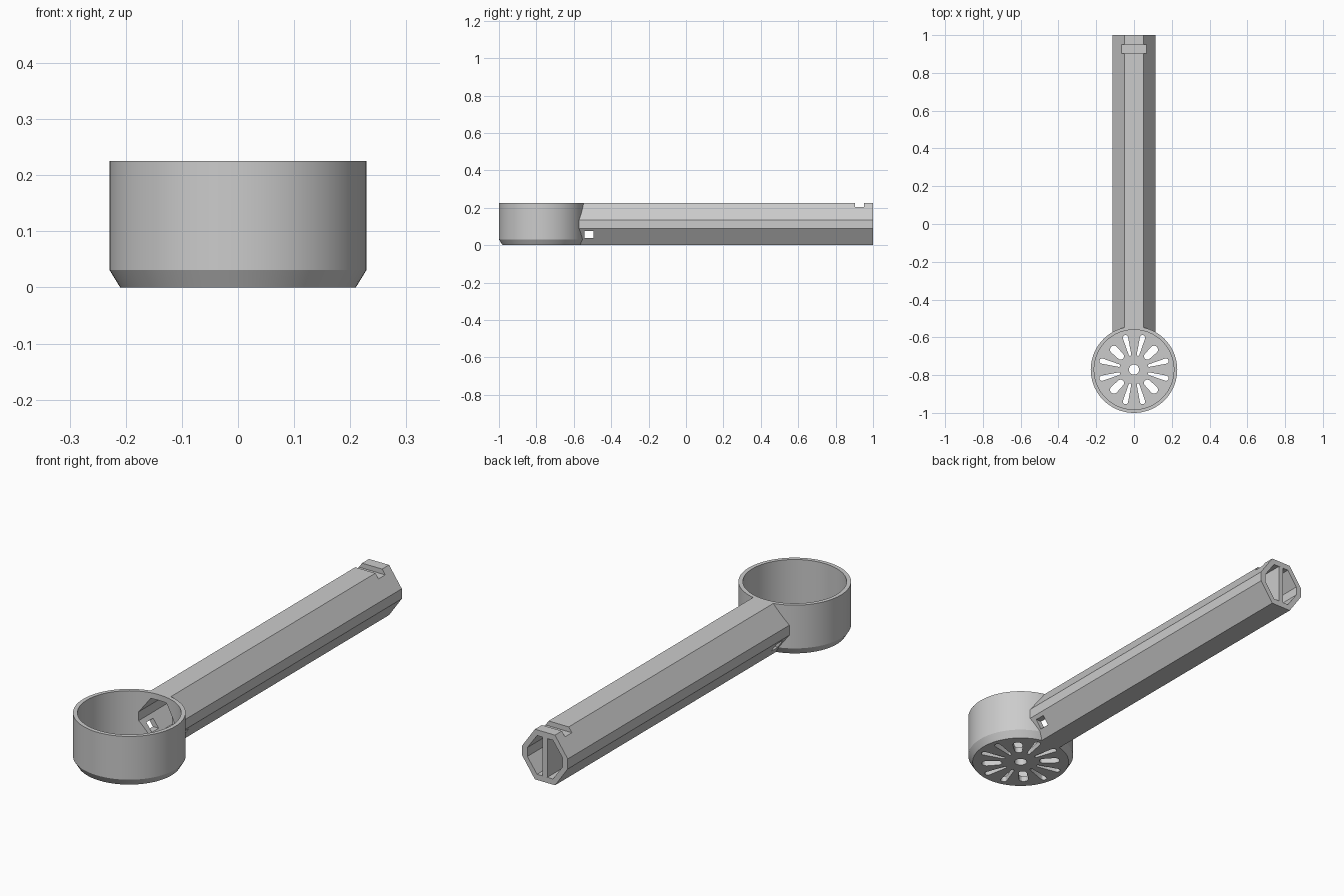
import bpy, bmesh, math
from mathutils import Matrix, Vector

cube = bpy.data.objects.get("Cube")
if cube:
    bpy.data.objects.remove(cube, do_unlink=True)

grey = bpy.data.materials.new("plain grey")
grey.use_nodes = True
COLOUR = (0.6, 0.6, 0.6, 1)
grey.diffuse_color = COLOUR
grey.node_tree.nodes["Principled BSDF"].inputs["Base Color"].default_value = COLOUR

CUP_Y, CUP_R, INNER_R = -0.771, 0.229, 0.211
HEIGHT, FLOOR = 0.225, 0.025


def make(name, bm):
    bmesh.ops.recalc_face_normals(bm, faces=bm.faces)
    mesh = bpy.data.meshes.new(name)
    bm.to_mesh(mesh)
    bm.free()
    mesh.materials.append(grey)
    ob = bpy.data.objects.new(name, mesh)
    bpy.context.collection.objects.link(ob)
    return ob


def prism(bm, outline, offset):
    """Extrude a closed outline of points along an offset."""
    face = bm.faces.new([bm.verts.new(p) for p in outline])
    new = bmesh.ops.extrude_face_region(bm, geom=[face])["geom"]
    bmesh.ops.translate(bm, vec=offset, verts=[v for v in new if isinstance(v, bmesh.types.BMVert)])


def lathe(name, profile, steps=72):
    """Stack rings of (radius, height) around the cup axis and cap both ends."""
    bm = bmesh.new()
    rings = []
    for r, z in profile:
        rings.append([bm.verts.new((r * math.cos(a), CUP_Y + r * math.sin(a), z))
                      for a in (math.tau * i / steps for i in range(steps))])
    for low, high in zip(rings, rings[1:]):
        for i in range(steps):
            j = (i + 1) % steps
            bm.faces.new((low[i], low[j], high[j], high[i]))
    bm.faces.new(rings[0])
    bm.faces.new(rings[-1])
    return make(name, bm)


def box(name, low, high):
    bm = bmesh.new()
    low, high = Vector(low), Vector(high)
    bmesh.ops.create_cube(bm, size=1)
    for v in bm.verts:
        v.co = (low + high) / 2 + v.co * (high - low)
    return make(name, bm)


def octagon_bar(name, wall, y0, y1):
    """Eight-sided bar along y, its outline drawn in by the wall thickness."""
    top, side, step = 0.05 - wall * 0.42, 0.113 - wall, 0.0225 - wall * 0.1
    half = HEIGHT / 2
    right = [(top, wall - half), (side, -step), (side, step), (top, half - wall)]
    outline = right + [(-x, z) for x, z in reversed(right)]
    bm = bmesh.new()
    prism(bm, [(x, y0, z + half) for x, z in outline], (0, y1 - y0, 0))
    return make(name, bm)


def combine(target, tool, operation):
    tool.hide_render = True
    mod = target.modifiers.new(operation.lower(), "BOOLEAN")
    mod.object, mod.operation, mod.solver = tool, operation, "EXACT"
    bpy.context.view_layer.objects.active = target
    bpy.ops.object.modifier_apply(modifier=mod.name)
    bpy.data.objects.remove(tool, do_unlink=True)


def slot_cutters():
    """Twelve rounded radial slots; every third one is short and wide."""
    bm = bmesh.new()
    for k in range(12):
        wide = k % 3 == 1
        r0, w0, r1, w1 = (0.1, 0.018, 0.15, 0.021) if wide else (0.083, 0.007, 0.175, 0.014)
        turn = Matrix.Translation((0, CUP_Y, -0.02)) @ Matrix.Rotation(math.radians(15 + 30 * k), 4, "Z")
        outline = []
        for centre, w, start in ((r1, w1, -90), (r0, w0, 90)):
            for i in range(9):
                a = math.radians(start + 22.5 * i)
                outline.append(turn @ Vector((centre + w * math.cos(a), w * math.sin(a), 0)))
        prism(bm, outline, (0, 0, 0.1))
    return make("slot_cutters", bm)


# Cup shell and handle body
cup = lathe("cup_and_handle", [(0.21, 0), (CUP_R, 0.031), (CUP_R, HEIGHT)])
combine(cup, octagon_bar("handle_bar", 0, -0.62, 1), "UNION")

# Cup cavity, hollow handle opening into it
combine(cup, lathe("cup_cavity", [(INNER_R, FLOOR), (INNER_R, 0.3)]), "DIFFERENCE")
combine(cup, octagon_bar("handle_cavity", 0.0255, -0.62, 1.05), "DIFFERENCE")

# Drain floor: centre boss, centre hole and radial slots
combine(cup, lathe("floor_boss", [(0.05, 0.01), (0.05, 0.032)], 48), "UNION")
combine(cup, lathe("centre_hole", [(0.027, -0.02), (0.027, 0.1)], 32), "DIFFERENCE")
combine(cup, slot_cutters(), "DIFFERENCE")

# Square cross hole near the cup and hanging notch near the end
combine(cup, box("cross_hole", (-0.2, -0.543, 0.037), (0.2, -0.495, 0.075)), "DIFFERENCE")
combine(cup, box("notch", (-0.2, 0.903, 0.203), (0.2, 0.951, 0.3)), "DIFFERENCE")

# Upright web inside the handle
web = box("handle_web", (-0.012, -0.45, 0.012), (0.012, 0.9995, 0.2015))

bpy.ops.object.select_all(action="DESELECT")
cup.select_set(True)
bpy.context.view_layer.objects.active = cup
bpy.ops.object.shade_smooth_by_angle(angle=math.radians(20))
